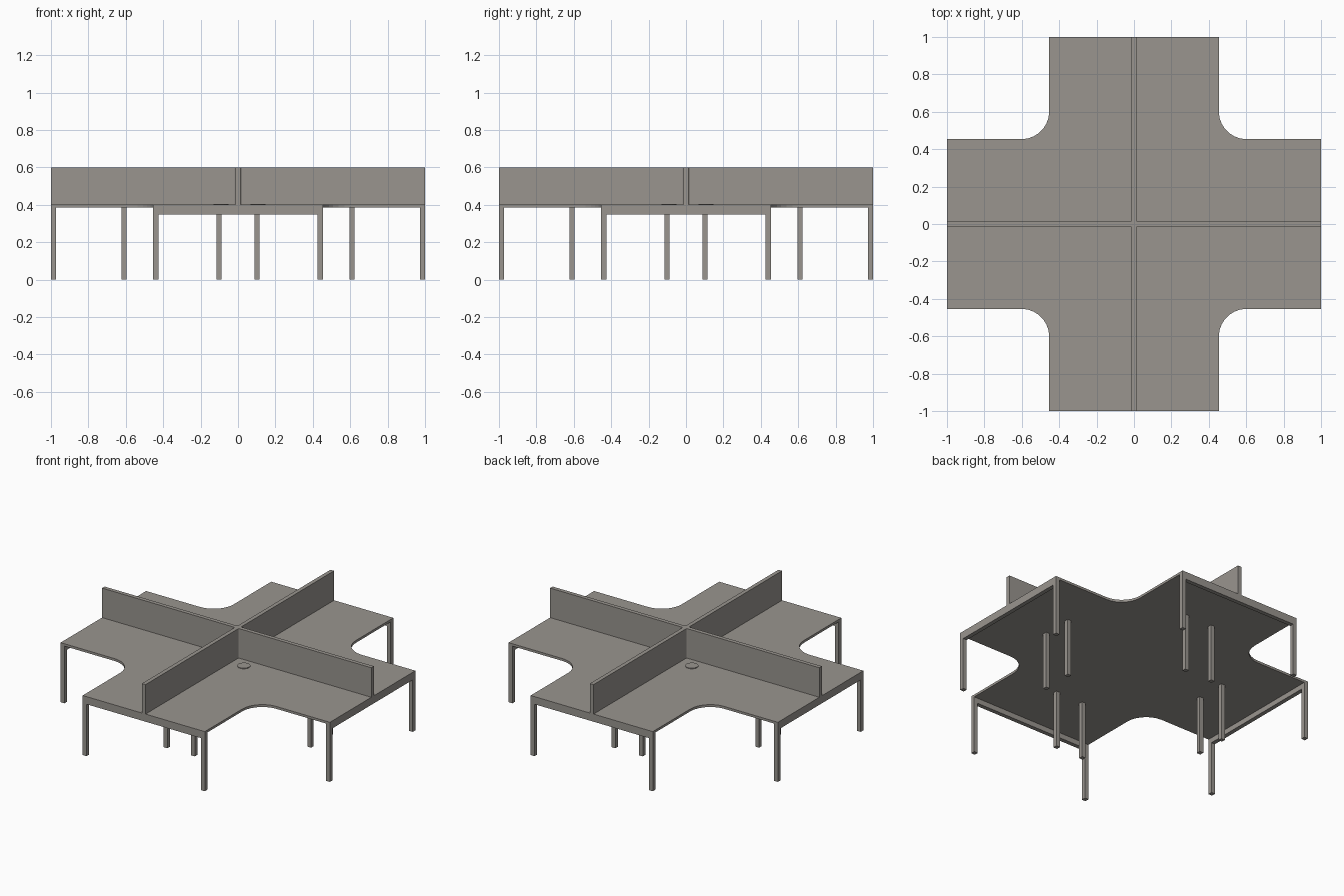
import bpy, bmesh, math
from mathutils import Vector

if "Cube" in bpy.data.objects:
    bpy.data.objects.remove(bpy.data.objects["Cube"])

TOP, UNDER, BEAM, H = 0.40, 0.384, 0.349, 0.598
W, LEG = 0.4535, 0.028

mat = bpy.data.materials.new("warm_grey")
mat.diffuse_color = (0.32, 0.30, 0.275, 1)
mat.use_nodes = True
mat.node_tree.nodes["Principled BSDF"].inputs["Base Color"].default_value = mat.diffuse_color


def finish(name, bm):
    bmesh.ops.recalc_face_normals(bm, faces=bm.faces)
    me = bpy.data.meshes.new(name)
    bm.to_mesh(me)
    bm.free()
    me.materials.append(mat)
    ob = bpy.data.objects.new(name, me)
    bpy.context.collection.objects.link(ob)
    return ob


def prism(name, pts, z0, z1):
    bm = bmesh.new()
    f = bm.faces.new([bm.verts.new((x, y, z0)) for x, y in pts])
    ext = bmesh.ops.extrude_face_region(bm, geom=[f])
    vs = [v for v in ext["geom"] if isinstance(v, bmesh.types.BMVert)]
    bmesh.ops.translate(bm, verts=vs, vec=(0, 0, z1 - z0))
    return finish(name, bm)


def rect(cx, cy, sx, sy):
    return [(cx + a * sx / 2, cy + b * sy / 2) for a, b in ((-1, -1), (1, -1), (1, 1), (-1, 1))]


def turn(pts, q):
    for _ in range(q):
        pts = [(-y, x) for x, y in pts]
    return pts


def cross(half, radius, steps):
    """Plus-shaped outline reaching 1 unit, with rounded inner corners."""
    c = half + radius
    quarter = [(1, -half), (1, half)]
    for i in range(steps + 1):
        a = math.radians(270 - 90 * i / steps)
        quarter.append((c + radius * math.cos(a), c + radius * math.sin(a)))
    return [p for q in range(4) for p in turn(quarter, q)]


# Shared worktop and the privacy screens standing on it
prism("worktop", cross(W, 0.148, 7), UNDER, TOP)
prism("divider_screens", cross(0.0135, 0.008, 3), TOP, H)

# Four arms: end frame, inner legs and a cable cap each
e = 1 - LEG / 2
for q in range(4):
    for s in (-1, 1):
        side = "a" if s < 0 else "b"
        prism(f"end_leg_{q}{side}", turn(rect(e, s * (W - LEG / 2), LEG, LEG), q), 0, UNDER)
        prism(f"inner_leg_{q}{side}", turn(rect(0.61, s * 0.102, LEG, LEG), q), 0, UNDER)
    prism(f"end_beam_{q}", turn(rect(e, 0, LEG, 2 * (W - LEG)), q), BEAM, UNDER)
    cap = [(0.091 + 0.04 * math.cos(math.tau * i / 16), 0.107 + 0.04 * math.sin(math.tau * i / 16))
           for i in range(16)]
    prism(f"cable_cap_{q}", turn(cap, q), TOP, TOP + 0.005)
